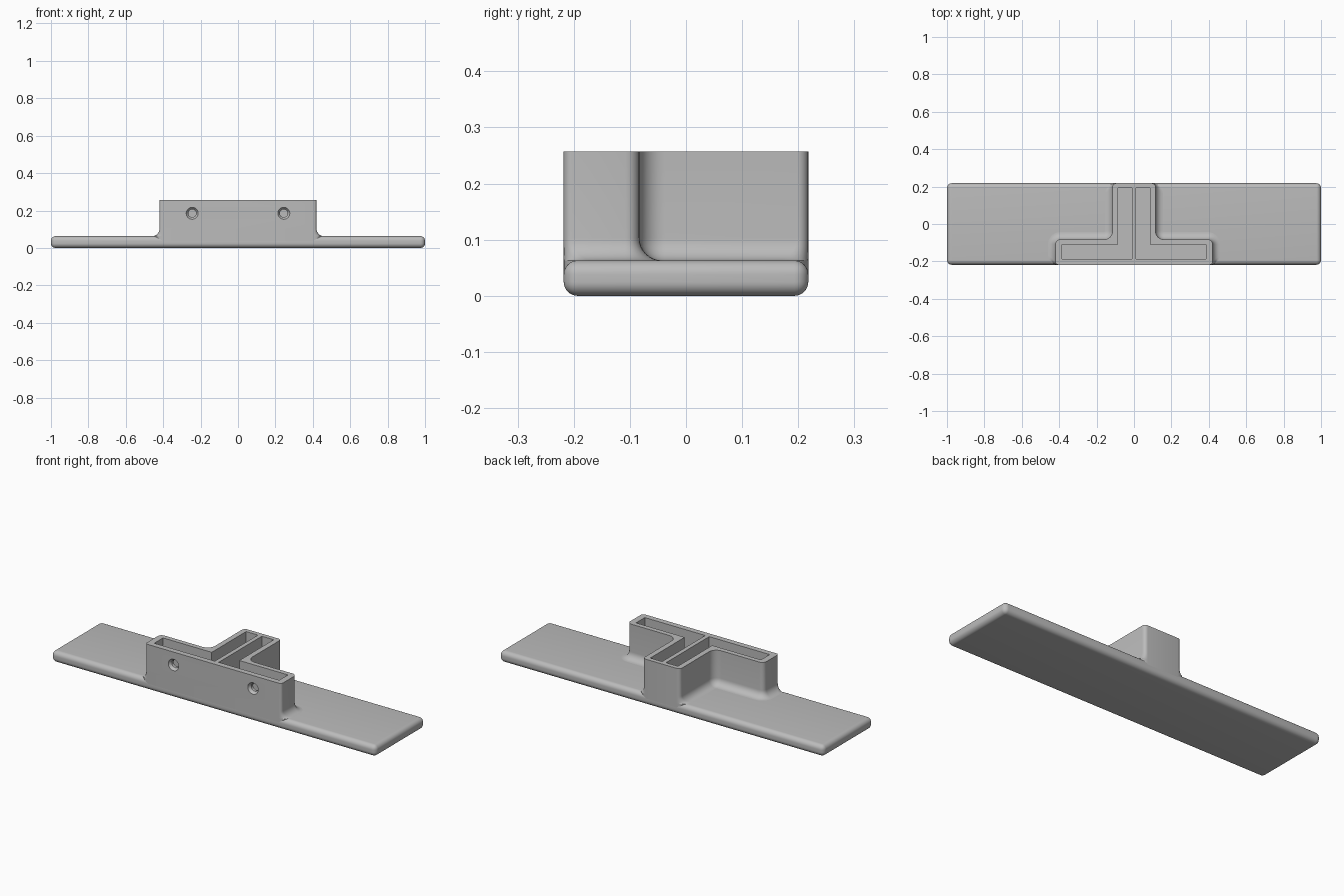
import bpy, bmesh, math
from mathutils import Vector

cube = bpy.data.objects.get("Cube")
if cube:
    bpy.data.objects.remove(cube, do_unlink=True)

grey = bpy.data.materials.new("light grey plastic")
grey.use_nodes = True
colour = (0.5, 0.5, 0.5, 1)
grey.diffuse_color = colour
grey.node_tree.nodes["Principled BSDF"].inputs["Base Color"].default_value = colour

DEPTH, BASE_TOP, TOP = 0.218, 0.063, 0.257
FILLET, STEPS = 0.04, 7


def make_object(name, bm):
    bmesh.ops.recalc_face_normals(bm, faces=bm.faces)
    mesh = bpy.data.meshes.new(name)
    bm.to_mesh(mesh)
    bm.free()
    mesh.materials.append(grey)
    obj = bpy.data.objects.new(name, mesh)
    bpy.context.collection.objects.link(obj)
    return obj


def loft(name, rings):
    """Join equal-length rings of points and cap both ends."""
    bm = bmesh.new()
    loops = [[bm.verts.new(p) for p in ring] for ring in rings]
    for a, b in zip(loops, loops[1:]):
        for i in range(len(a)):
            j = (i + 1) % len(a)
            bm.faces.new((a[i], a[j], b[j], b[i]))
    bm.faces.new(loops[0])
    bm.faces.new(loops[-1])
    return make_object(name, bm)


def rounded(corners, z):
    """Closed outline from (x, y, radius) corners."""
    pts = []
    for i, (x, y, r) in enumerate(corners):
        p = Vector((x, y, z))
        before = Vector((*corners[i - 1][:2], z))
        after = Vector((*corners[(i + 1) % len(corners)][:2], z))
        u, v = (before - p).normalized(), (after - p).normalized()
        for k in range(STEPS):
            t = math.pi / 2 * k / (STEPS - 1)
            pts.append(p + r * (u * (1 - math.sin(t)) + v * (1 - math.cos(t))))
    return pts


def tower_ring(z, d):
    """T outline widened by d, flush with the base at front and back."""
    half = [(0.42 + d, -DEPTH, 0.015 + d), (0.42 + d, -0.083 + d, 0.025 + d),
            (0.115 + d, -0.083 + d, 0.045 - d), (0.115 + d, DEPTH, 0.02 + d)]
    return rounded(half + [(-x, y, r) for x, y, r in reversed(half)], z)


def cut(target, cutter):
    mod = target.modifiers.new("cut", "BOOLEAN")
    mod.operation, mod.solver, mod.object = "DIFFERENCE", "EXACT", cutter
    bpy.context.view_layer.objects.active = target
    bpy.ops.object.modifier_apply(modifier=mod.name)
    bpy.data.objects.remove(cutter, do_unlink=True)


def smooth(obj):
    bpy.ops.object.select_all(action="DESELECT")
    obj.select_set(True)
    bpy.context.view_layer.objects.active = obj
    bpy.ops.object.shade_smooth_by_angle(angle=math.radians(30))


# Base plate with all edges rounded
bm = bmesh.new()
bmesh.ops.create_cube(bm, size=1)
bmesh.ops.scale(bm, vec=(2, 2 * DEPTH, BASE_TOP), verts=bm.verts)
bmesh.ops.translate(bm, vec=(0, 0, BASE_TOP / 2), verts=bm.verts)
bmesh.ops.bevel(bm, geom=bm.edges[:], offset=0.025, segments=8, profile=0.5,
                affect="EDGES")
base = make_object("base_plate", bm)

# T-shaped holder flaring into the base
rings = [tower_ring(0.038, FILLET)]
for k in range(9):
    a = math.pi / 2 * k / 8
    rings.append(tower_ring(BASE_TOP + FILLET * (1 - math.cos(a)),
                            FILLET * (1 - math.sin(a))))
rings.append(tower_ring(TOP, 0))
holder = loft("t_shaped_holder", rings)

# Mirrored L-shaped pockets and countersunk screw holes
for side in (1, -1):
    pocket = [(0.012, -0.187), (0.385, -0.187), (0.385, -0.11),
              (0.085, -0.11), (0.085, 0.193), (0.012, 0.193)]
    cut(holder, loft("pocket_cutter", [[(side * x, y, z) for x, y in pocket]
                                       for z in (BASE_TOP + 0.001, TOP + 0.1)]))
    hole = []
    for r, y in ((0.036, -0.224), (0.032, -DEPTH), (0.021, -0.203), (0.021, -0.15)):
        angles = [math.tau * i / 32 for i in range(32)]
        hole.append([(side * 0.245 + r * math.cos(a), y, 0.185 + r * math.sin(a))
                     for a in angles])
    cut(holder, loft("screw_hole_cutter", hole))

for part in (base, holder):
    smooth(part)
